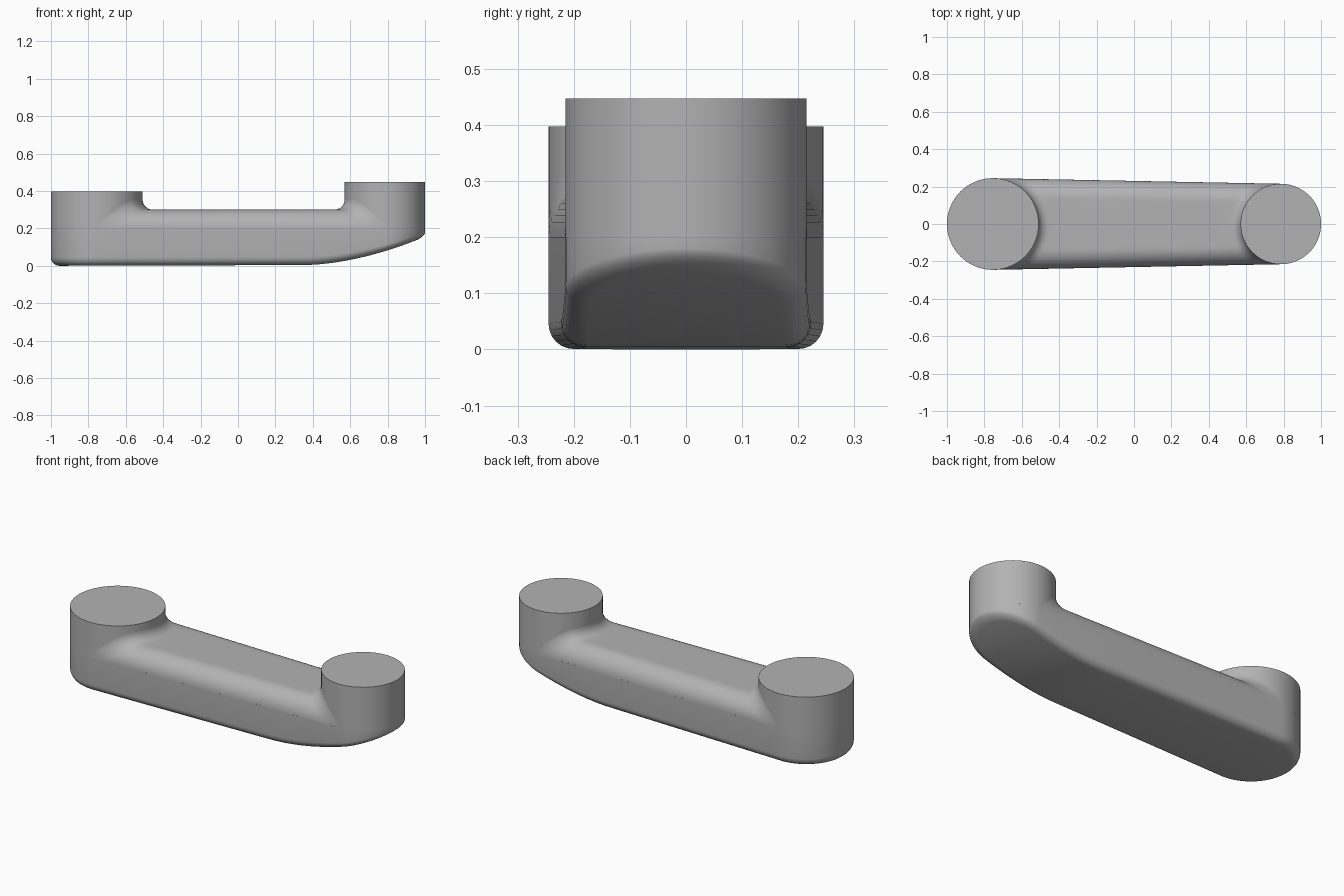
import bpy, bmesh, math
from math import sin, cos, pi, sqrt, hypot

if "Cube" in bpy.data.objects:
    bpy.data.objects.remove(bpy.data.objects["Cube"], do_unlink=True)

# Joint centres, radii and heights
CL, RL, TOP_L = -0.755, 0.245, 0.397
CR, RR, TOP_R = 0.785, 0.215, 0.447
SIDE_Z, ROUND = 0.2, 0.1          # start and radius of the rounded beam edges
TILT = math.asin((RL - RR) / (CR - CL))

grey = bpy.data.materials.new("plain grey")
grey.use_nodes = True
grey.diffuse_color = (0.45, 0.45, 0.45, 1)
grey.node_tree.nodes["Principled BSDF"].inputs["Base Color"].default_value = (0.45, 0.45, 0.45, 1)


def finish(name, bm):
    bmesh.ops.remove_doubles(bm, verts=bm.verts, dist=0.00005)
    mesh = bpy.data.meshes.new(name)
    bm.to_mesh(mesh)
    bm.free()
    obj = bpy.data.objects.new(name, mesh)
    bpy.context.collection.objects.link(obj)
    mesh.materials.append(grey)
    bpy.ops.object.select_all(action="DESELECT")
    obj.select_set(True)
    bpy.context.view_layer.objects.active = obj
    bpy.ops.object.shade_smooth_by_angle(angle=math.radians(40))


def underside(x):
    rise = 0.15 * (max(0, x - 0.35) / 0.65) ** 1.8
    return 0.006 * (x + 1) / 2 + rise


def half_outline(inset):
    """Points of the +y half of the tapered capsule, from the -x end to the +x end."""
    n, end = 32, pi / 2 - TILT
    left = [(CL + (RL - inset) * cos(a), (RL - inset) * sin(a))
            for a in (pi + (end - pi) * i / n for i in range(n + 1))]
    right = [(CR + (RR - inset) * cos(a), (RR - inset) * sin(a))
             for a in (end * (1 - i / n) for i in range(n + 1))]
    p, q = left[-1], right[0]
    mid = [tuple(p[k] + (q[k] - p[k]) * i / 30 for k in (0, 1)) for i in range(1, 30)]
    return left + mid + right


# Lower shell: side walls, filleted bottom edge and upswept underside
bm = bmesh.new()
rings = []
levels = [(0.045 * (1 - cos(a)), 0.045 * (1 - sin(a)))
          for a in (pi / 2 * i / 6 for i in range(7))]
for inset, lift in [(0, None)] + levels:
    half = half_outline(inset)
    ring = []
    for x, y in half + [(x, -y) for x, y in half[-2:0:-1]]:
        low = underside(x)
        z = SIDE_Z if lift is None else low + lift * (1 - 3 * low)
        ring.append(bm.verts.new((x, y, z)))
    rings.append(ring)
count = len(rings[0])
for a, b in zip(rings, rings[1:]):
    for i in range(count):
        j = (i + 1) % count
        bm.faces.new((a[i], b[i], b[j], a[j]))
cap, last = rings[-1], count // 2
for i in range(last):
    loop = [cap[i], cap[i + 1], cap[-i - 1], cap[-i % count]]
    bm.faces.new(list(dict.fromkeys(loop)))
bmesh.ops.remove_doubles(bm, verts=bm.verts, dist=0.00005)
bmesh.ops.recalc_face_normals(bm, faces=bm.faces)
# The shell is open on top, so make sure the underside faces down
bm.faces.ensure_lookup_table()
if min(bm.faces, key=lambda f: f.calc_center_median().z).normal.z > 0:
    bmesh.ops.reverse_faces(bm, faces=bm.faces)
finish("arm_lower_shell", bm)

# Beam top: rounded long edges, blended up into both joint bosses
bm = bmesh.new()
width = (RL + RR) / 2
arc = [pi / 2 * (1 - i / 12) for i in range(13)]
side = [((width - ROUND + ROUND * sin(a)) / width, SIDE_Z + ROUND * cos(a),
         0.055 * sqrt(max(0, cos(a)))) for a in arc]
flat = [(side[-1][0] * (1 - i / 6), SIDE_Z + ROUND, 0.055) for i in range(1, 7)]
half = side + flat
section = half + [(-s, z, r) for s, z, r in half[-2::-1]]
steps = [1 - cos(pi / 2 * i / 8) for i in range(9)]
rows = []
for s, z, r in section:
    yl, yr = s * RL * cos(TILT), s * RR * cos(TILT)
    xl = CL + sqrt(RL * RL - yl * yl)
    xr = CR - sqrt(RR * RR - yr * yr)
    reach = 0.055 / max(0.35, sqrt(max(0, 1 - s * s)))
    xs = [xl + reach * k for k in steps]
    x0, x1 = xs[-1], xr - reach
    xs += [x0 + (x1 - x0) * i / 16 for i in range(1, 16)]
    xs += [xr - reach * k for k in reversed(steps)]
    row = []
    for x in xs:
        y = yl + (yr - yl) * (x - xl) / (xr - xl)
        gap = max(0, min(hypot(x - CL, y) - RL, hypot(x - CR, y) - RR))
        blend = r - sqrt(max(0, r * r - (r - gap) ** 2)) if gap < r else 0
        row.append(bm.verts.new((x, y, z + blend)))
    rows.append(row)
for a, b in zip(rows, rows[1:]):
    for i in range(len(a) - 1):
        bm.faces.new((a[i], b[i], b[i + 1], a[i + 1]))
bm.normal_update()
if sum(f.normal.z for f in bm.faces) < 0:
    bmesh.ops.reverse_faces(bm, faces=bm.faces)
finish("arm_beam_top", bm)

# Joint bosses: upright drums with flat tops
for name, cx, r, top in (("right_joint_boss", CL, RL, TOP_L), ("left_joint_boss", CR, RR, TOP_R)):
    bm = bmesh.new()
    bmesh.ops.create_circle(bm, cap_ends=True, radius=r, segments=128)
    bmesh.ops.translate(bm, verts=bm.verts, vec=(cx, 0, SIDE_Z))
    base = bm.faces[:]
    up = bmesh.ops.extrude_face_region(bm, geom=base)["geom"]
    bmesh.ops.translate(bm, verts=[v for v in up if isinstance(v, bmesh.types.BMVert)],
                        vec=(0, 0, top - SIDE_Z))
    low = [f for f in bm.faces if f.calc_center_median().z < SIDE_Z + 0.001]
    bmesh.ops.recalc_face_normals(bm, faces=bm.faces)
    bmesh.ops.delete(bm, geom=low, context="FACES_ONLY")
    bm.normal_update()
    if max(bm.faces, key=lambda f: f.calc_center_median().z).normal.z < 0:
        bmesh.ops.reverse_faces(bm, faces=bm.faces)
    finish(name, bm)
